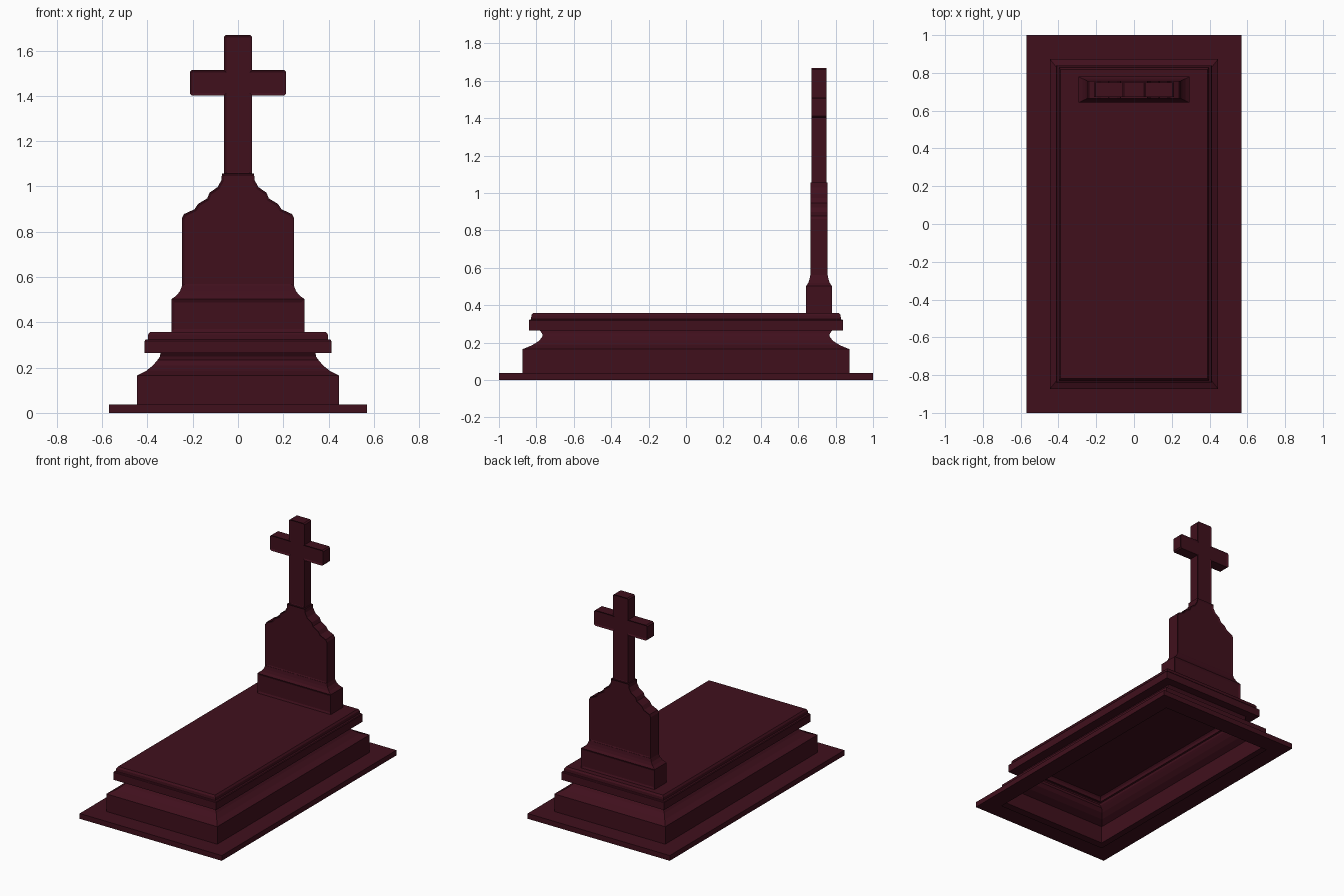
import bpy, bmesh

if "Cube" in bpy.data.objects:
    bpy.data.objects.remove(bpy.data.objects["Cube"])

mat = bpy.data.materials.new("dark_red_granite")
mat.diffuse_color = (0.051, 0.005, 0.012, 1)
mat.use_nodes = True
mat.node_tree.nodes["Principled BSDF"].inputs["Base Color"].default_value = mat.diffuse_color
YC = 0.711  # depth centre of the headstone


def finish(bm, name):
    me = bpy.data.meshes.new(name)
    bm.to_mesh(me)
    bm.free()
    me.materials.append(mat)
    ob = bpy.data.objects.new(name, me)
    bpy.context.collection.objects.link(ob)
    return ob


def panel(bm, faces, thickness, depth):
    """Sink a sloped, framed panel into each of the given faces."""
    for f in faces:
        bmesh.ops.inset_region(bm, faces=[f], thickness=thickness,
                               depth=-depth, use_even_offset=True)


def loft(name, rings, yc=0.0, panel_ring=None, cap_bottom=False):
    """Stack rectangles (half x, half y, z) into a moulded block."""
    bm = bmesh.new()
    loops = [[bm.verts.new((sx * hx, yc + sy * hy, z))
              for sx, sy in ((-1, -1), (1, -1), (1, 1), (-1, 1))]
             for hx, hy, z in rings]
    framed = []
    for k, (a, b) in enumerate(zip(loops, loops[1:])):
        for i in range(4):
            j = (i + 1) % 4
            f = bm.faces.new((a[i], a[j], b[j], b[i]))
            if k == panel_ring and i in (0, 2):
                framed.append(f)
    bm.faces.new(loops[-1])
    if cap_bottom:
        bm.faces.new(loops[0][::-1])
    bm.normal_update()
    panel(bm, framed, 0.014, 0.006)
    return finish(bm, name)


def plate(name, half, hy, inset, depth):
    """Extrude a mirrored right-hand outline and frame its front and back."""
    pts = half + [(-x, z) for x, z in reversed(half)]
    bm = bmesh.new()
    front = [bm.verts.new((x, YC - hy, z)) for x, z in pts]
    back = [bm.verts.new((x, YC + hy, z)) for x, z in pts]
    n = len(pts)
    for i in range(n):
        j = (i + 1) % n
        bm.faces.new((front[j], front[i], back[i], back[j]))
    caps = [bm.faces.new(front), bm.faces.new(back[::-1])]
    bm.normal_update()
    panel(bm, caps, inset, depth)
    return finish(bm, name)


# Hollow tomb: ground flange, body, concave moulding, cover slab
loft("tomb_base", [
    (0.445, 0.873, 0.0), (0.57, 1.0, 0.0), (0.57, 1.0, 0.038),
    (0.445, 0.873, 0.038), (0.445, 0.873, 0.165),
    (0.405, 0.822, 0.186), (0.375, 0.785, 0.21), (0.355, 0.767, 0.234),
    (0.345, 0.769, 0.248), (0.342, 0.78, 0.264),
    (0.412, 0.84, 0.264), (0.412, 0.84, 0.318), (0.408, 0.836, 0.323),
    (0.398, 0.828, 0.325), (0.397, 0.827, 0.346), (0.388, 0.818, 0.358)])

# Headstone pedestal with curved shoulder
loft("headstone_pedestal", [
    (0.294, 0.069, 0.357), (0.294, 0.069, 0.502), (0.272, 0.058, 0.518),
    (0.256, 0.051, 0.538), (0.247, 0.046, 0.562)],
    yc=YC, panel_ring=0, cap_bottom=True)

# Stepped headstone
plate("headstone", [
    (0.247, 0.558), (0.247, 0.86), (0.238, 0.878), (0.192, 0.899),
    (0.176, 0.923), (0.136, 0.947), (0.126, 0.972), (0.09, 0.997),
    (0.073, 1.028), (0.071, 1.056)], 0.0465, 0.011, 0.006)

# Cross with clipped corners
c = 0.009
plate("cross", [
    (0.062, 1.05), (0.062, 1.402), (0.213 - c, 1.402), (0.213, 1.402 + c),
    (0.213, 1.514 - c), (0.213 - c, 1.514), (0.062, 1.514),
    (0.062, 1.669 - c), (0.062 - c, 1.669)], 0.039, 0.011, 0.006)
